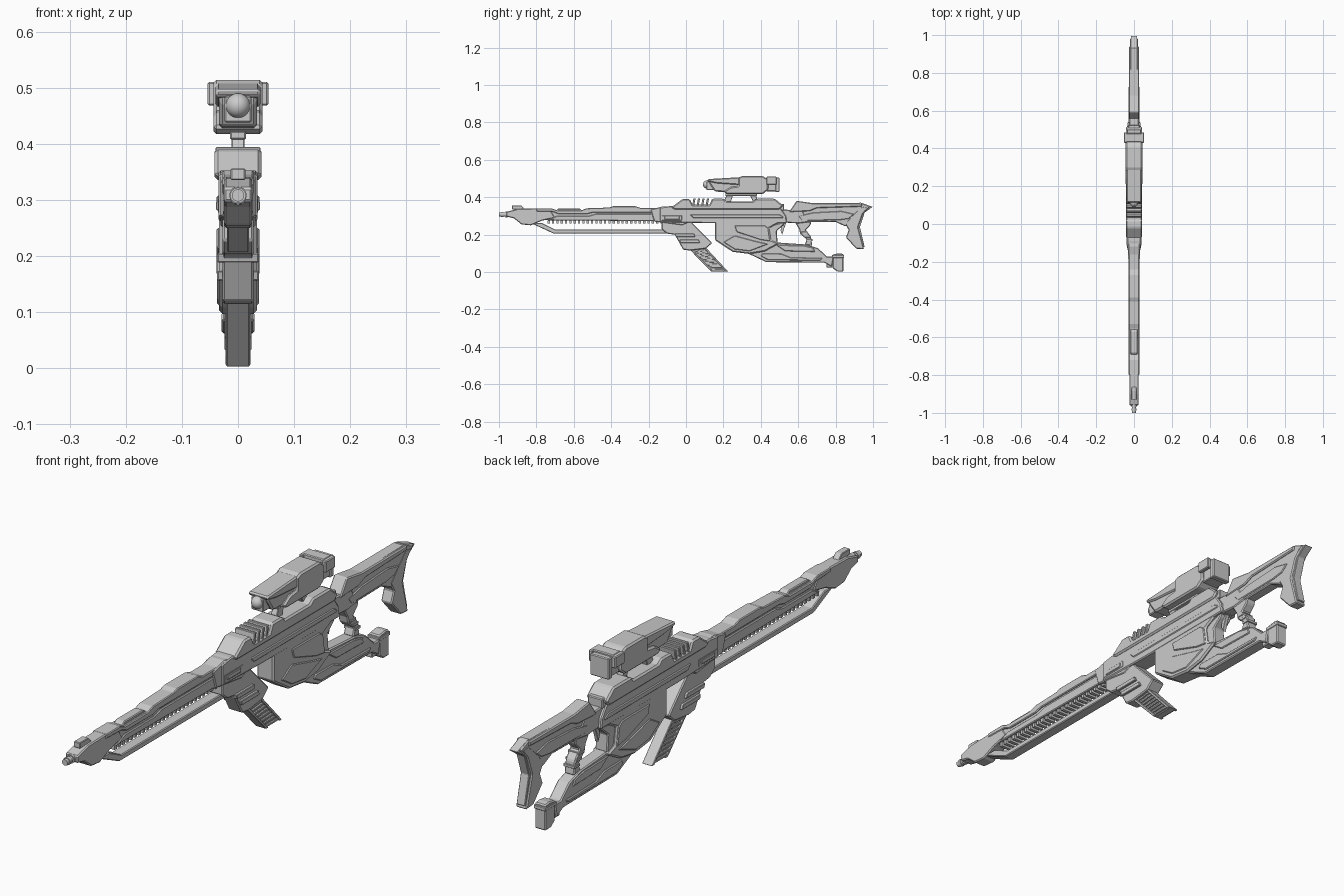
import bpy, bmesh, math
from mathutils import Vector


def prism(name, pts, hw, bevel=0.004, x=0.0):
    """Side profile in (y, z) extruded across x, with chamfered edges."""
    bm = bmesh.new()
    face = bm.faces.new([bm.verts.new((x - hw, y, z)) for y, z in pts])
    ext = bmesh.ops.extrude_face_region(bm, geom=[face])
    vs = [g for g in ext["geom"] if isinstance(g, bmesh.types.BMVert)]
    bmesh.ops.translate(bm, verts=vs, vec=(2 * hw, 0, 0))
    bmesh.ops.recalc_face_normals(bm, faces=bm.faces[:])
    me = bpy.data.meshes.new(name)
    bm.to_mesh(me)
    bm.free()
    ob = bpy.data.objects.new(name, me)
    bpy.context.collection.objects.link(ob)
    if bevel:
        m = ob.modifiers.new("chamfer", "BEVEL")
        m.width, m.segments, m.limit_method = bevel, 1, "ANGLE"
    return ob


def block(name, y0, y1, z0, z1, hw, bevel=0.003, x=0.0):
    return prism(name, [(y0, z0), (y1, z0), (y1, z1), (y0, z1)], hw, bevel, x)


def tube(name, y0, y1, z, r, sides=16):
    bpy.ops.mesh.primitive_cylinder_add(vertices=sides, radius=r, depth=y1 - y0,
        location=(0, (y0 + y1) / 2, z), rotation=(math.pi / 2, 0, 0))
    ob = bpy.context.object
    ob.name = name
    bpy.ops.object.shade_smooth_by_angle(angle=math.radians(35))
    return ob


# Muzzle with rings
tube("muzzle", -1.0, -0.88, 0.308, 0.011)
for i in range(4):
    tube("muzzle_ring", -0.988 + i * 0.022, -0.976 + i * 0.022, 0.308, 0.014 + i * 0.0015)

# Barrel core, nose and armour covers
prism("barrel_core", [(-0.91, 0.33), (-0.92, 0.29), (-0.86, 0.28), (-0.1, 0.272),
                      (-0.1, 0.335)], 0.022)
prism("barrel_nose", [(-0.96, 0.322), (-0.96, 0.297), (-0.92, 0.287), (-0.88, 0.255),
                      (-0.83, 0.25), (-0.77, 0.275), (-0.7, 0.29), (-0.72, 0.325),
                      (-0.78, 0.341), (-0.9, 0.338)], 0.025)
prism("barrel_top_cover", [(-0.8, 0.341), (-0.72, 0.341), (-0.69, 0.33), (-0.56, 0.33),
                           (-0.53, 0.341), (-0.41, 0.345), (-0.39, 0.352), (-0.27, 0.352),
                           (-0.24, 0.342), (-0.12, 0.342), (-0.12, 0.318), (-0.5, 0.318),
                           (-0.53, 0.31), (-0.68, 0.31), (-0.71, 0.322), (-0.8, 0.325)], 0.028, 0.003)
prism("barrel_lower_cover", [(-0.74, 0.277), (-0.1, 0.272), (-0.1, 0.312), (-0.48, 0.312),
                             (-0.52, 0.3), (-0.69, 0.3)], 0.027, 0.003)
prism("barrel_top_ridge", [(-0.7, 0.325), (-0.68, 0.341), (-0.57, 0.341), (-0.55, 0.325)], 0.018, 0.003)
prism("front_sight", [(-0.93, 0.335), (-0.93, 0.356), (-0.88, 0.356), (-0.86, 0.335)], 0.013, 0.002)

# Underslung rail with teeth above it
prism("under_rail", [(-0.83, 0.262), (-0.71, 0.207), (-0.1, 0.207), (-0.1, 0.228),
                     (-0.7, 0.228), (-0.77, 0.262)], 0.02, 0.003)
for i in range(27):
    y = -0.74 + i * 0.0232
    block("rail_tooth", y, y + 0.012, 0.26, 0.277, 0.02, 0)

# Receiver
prism("receiver", [(-0.14, 0.345), (-0.14, 0.268), (0.1, 0.262), (0.54, 0.262), (0.535, 0.3),
                   (0.5, 0.35), (-0.09, 0.352)], 0.035)
prism("receiver_top", [(-0.08, 0.345), (-0.02, 0.39), (0.02, 0.39), (0.035, 0.36), (0.125, 0.36),
                       (0.14, 0.392), (0.2, 0.392), (0.215, 0.378), (0.36, 0.378), (0.375, 0.392),
                       (0.475, 0.392), (0.52, 0.355), (0.5, 0.335), (-0.06, 0.335)], 0.042, 0.006)
for i in range(4):
    y = 0.032 + i * 0.024
    prism("cooling_fin", [(y, 0.35), (y + 0.011, 0.35), (y + 0.019, 0.394), (y + 0.008, 0.394)], 0.04, 0.002)
prism("receiver_collar", [(-0.19, 0.335), (-0.17, 0.27), (-0.02, 0.25), (0.02, 0.268), (0.02, 0.33),
                          (-0.05, 0.345), (-0.12, 0.352)], 0.031)
block("side_port_frame", -0.13, -0.02, 0.275, 0.304, 0.036)
block("side_port", -0.115, -0.035, 0.281, 0.298, 0.039, 0.002)
prism("receiver_side_rib", [(0.02, 0.308), (0.5, 0.308), (0.52, 0.296), (0.52, 0.288), (0.04, 0.288)], 0.038, 0.003)

# Angled foregrip: strut, straps and ribbed handle
prism("foregrip_upper", [(-0.13, 0.228), (-0.1, 0.205), (-0.06, 0.2), (-0.015, 0.12), (0.04, 0.11),
                         (0.11, 0.128), (0.145, 0.155), (0.06, 0.225), (0.03, 0.268), (-0.13, 0.268)][:4]
      + [(0.02, 0.115), (0.105, 0.125), (0.14, 0.155), (0.035, 0.262), (0.03, 0.272), (-0.13, 0.272)], 0.028)
for y, z in ((-0.035, 0.195), (-0.01, 0.163)):
    prism("foregrip_strap", [(y - 0.025, z + 0.01), (y - 0.02, z - 0.007), (y + 0.085, z - 0.007),
                             (y + 0.078, z + 0.01)], 0.037, 0.002)
a, b = Vector((0.02, 0.12)), Vector((0.134, 0.003))
c, d = Vector((0.225, 0.003)), Vector((0.107, 0.13))
prism("foregrip_core", [a, b, c, d], 0.014, 0.002)
prism("foregrip_front_edge", [a, b, b.lerp(c, 0.14), a.lerp(d, 0.14)], 0.021, 0.002)
prism("foregrip_back_edge", [a.lerp(d, 0.86), b.lerp(c, 0.86), c, d], 0.021, 0.002)
for i in range(8):
    t0, t1 = 0.06 + i * 0.12, 0.12 + i * 0.12
    prism("foregrip_slat", [a.lerp(b, t0).lerp(d.lerp(c, t0), 0.12), a.lerp(b, t1).lerp(d.lerp(c, t1), 0.12),
                            a.lerp(b, t1).lerp(d.lerp(c, t1), 0.88), a.lerp(b, t0).lerp(d.lerp(c, t0), 0.88)],
          0.02, 0.001)

# Magazine body with raised side panels
prism("magazine_body", [(0.155, 0.275), (0.155, 0.17), (0.25, 0.108), (0.34, 0.097), (0.42, 0.11), (0.5, 0.153),
                        (0.455, 0.17), (0.445, 0.235), (0.52, 0.275)], 0.034, 0.006)
prism("magazine_panel", [(0.26, 0.25), (0.42, 0.25), (0.44, 0.235), (0.45, 0.165), (0.4, 0.172),
                         (0.27, 0.215)], 0.038, 0.003)
prism("magazine_lower_panel", [(0.2, 0.16), (0.26, 0.122), (0.34, 0.112), (0.44, 0.15), (0.38, 0.163),
                               (0.26, 0.195)], 0.037, 0.003)

# Lower arm, guard and foot
prism("lower_arm", [(0.33, 0.1), (0.43, 0.053), (0.74, 0.05), (0.78, 0.028), (0.79, 0.082), (0.755, 0.082),
                    (0.705, 0.128), (0.64, 0.148), (0.49, 0.158), (0.38, 0.158)], 0.024)
prism("lower_arm_panel", [(0.4, 0.085), (0.44, 0.064), (0.72, 0.062), (0.73, 0.075), (0.56, 0.078),
                          (0.51, 0.098), (0.41, 0.1)], 0.029, 0.003)
prism("lower_arm_upper_panel", [(0.48, 0.145), (0.53, 0.112), (0.69, 0.108), (0.68, 0.13), (0.63, 0.142)], 0.028, 0.003)
block("foot_neck", 0.75, 0.8, 0.025, 0.07, 0.017)
prism("foot_plate", [(0.785, 0.095), (0.785, 0.02), (0.81, 0.003), (0.842, 0.003), (0.842, 0.097), (0.82, 0.1)], 0.022)
block("foot_band", 0.78, 0.846, 0.076, 0.09, 0.024, 0.002)
prism("guard_front", [(0.44, 0.245), (0.45, 0.155), (0.49, 0.155), (0.485, 0.22), (0.52, 0.25), (0.53, 0.27)], 0.025)
prism("trigger", [(0.515, 0.262), (0.505, 0.222), (0.515, 0.2), (0.522, 0.225), (0.535, 0.262)], 0.007, 0.001)

# Pistol grip
prism("pistol_grip", [(0.58, 0.27), (0.605, 0.23), (0.61, 0.205), (0.645, 0.175), (0.635, 0.146),
                      (0.675, 0.14), (0.668, 0.19), (0.64, 0.225), (0.665, 0.25), (0.67, 0.27)], 0.02)
for i in range(3):
    y, z = 0.618 + i * 0.013, 0.212 - i * 0.02
    block("grip_ridge", y, y + 0.032, z - 0.006, z + 0.004, 0.023, 0.001)

# Stock
prism("stock_link", [(0.48, 0.268), (0.6, 0.26), (0.66, 0.268), (0.62, 0.33), (0.5, 0.335)], 0.024)
prism("stock_body", [(0.535, 0.3), (0.59, 0.376), (0.67, 0.366), (0.94, 0.37), (0.985, 0.35), (0.945, 0.312),
                     (0.93, 0.265), (0.85, 0.245), (0.8, 0.268), (0.56, 0.265)], 0.021)
prism("stock_cheek", [(0.55, 0.32), (0.592, 0.381), (0.68, 0.368), (0.94, 0.368), (0.94, 0.35), (0.7, 0.342),
                      (0.66, 0.326)], 0.027)
prism("stock_side_panel", [(0.6, 0.3), (0.68, 0.318), (0.83, 0.326), (0.9, 0.31), (0.87, 0.285), (0.82, 0.278),
                           (0.62, 0.275)], 0.025, 0.003)
prism("stock_leg", [(0.85, 0.26), (0.9, 0.315), (0.94, 0.352), (0.975, 0.345), (0.945, 0.31), (0.92, 0.24),
                    (0.952, 0.122), (0.91, 0.125), (0.855, 0.185), (0.87, 0.225)], 0.022)
prism("butt_edge", [(0.91, 0.34), (0.93, 0.373), (0.998, 0.349), (0.955, 0.318), (0.93, 0.24), (0.955, 0.135),
                    (0.94, 0.135), (0.91, 0.24), (0.935, 0.325)], 0.017, 0.002)
block("receiver_rear_catch", 0.495, 0.525, 0.33, 0.365, 0.03)

# Scope
prism("scope_front", [(0.125, 0.495), (0.125, 0.475), (0.155, 0.43), (0.3, 0.425), (0.3, 0.503)], 0.034, 0.006)
prism("scope_hood", [(0.115, 0.497), (0.115, 0.484), (0.17, 0.474), (0.3, 0.465), (0.3, 0.508)], 0.04, 0.005)
prism("scope_body", [(0.28, 0.505), (0.3, 0.514), (0.41, 0.514), (0.44, 0.495), (0.44, 0.44), (0.41, 0.417),
                     (0.22, 0.417), (0.2, 0.43), (0.24, 0.455), (0.28, 0.46)], 0.044, 0.006)
block("scope_eyepiece", 0.43, 0.495, 0.432, 0.496, 0.034)
block("scope_eyepiece_rim", 0.478, 0.5, 0.428, 0.505, 0.038)
block("scope_lens_housing", 0.11, 0.16, 0.438, 0.485, 0.024)
for s in (-1, 1):
    block("scope_side_clip", 0.43, 0.485, 0.468, 0.51, 0.008, 0.003, s * 0.046)
block("scope_top_clip", 0.435, 0.48, 0.492, 0.512, 0.042)
bpy.ops.mesh.primitive_uv_sphere_add(segments=20, ring_count=12, radius=0.022, location=(0, 0.113, 0.468))
bpy.context.object.name = "scope_lens"
bpy.ops.object.shade_smooth_by_angle(angle=math.radians(40))

# Scope mounts
prism("scope_mount_front", [(0.2, 0.375), (0.225, 0.425), (0.255, 0.425), (0.24, 0.375)], 0.012, 0.002)
prism("scope_mount_rear", [(0.335, 0.425), (0.36, 0.375), (0.385, 0.375), (0.37, 0.425)], 0.012, 0.002)
block("scope_mount_bar", 0.21, 0.38, 0.408, 0.422, 0.014, 0.002)
